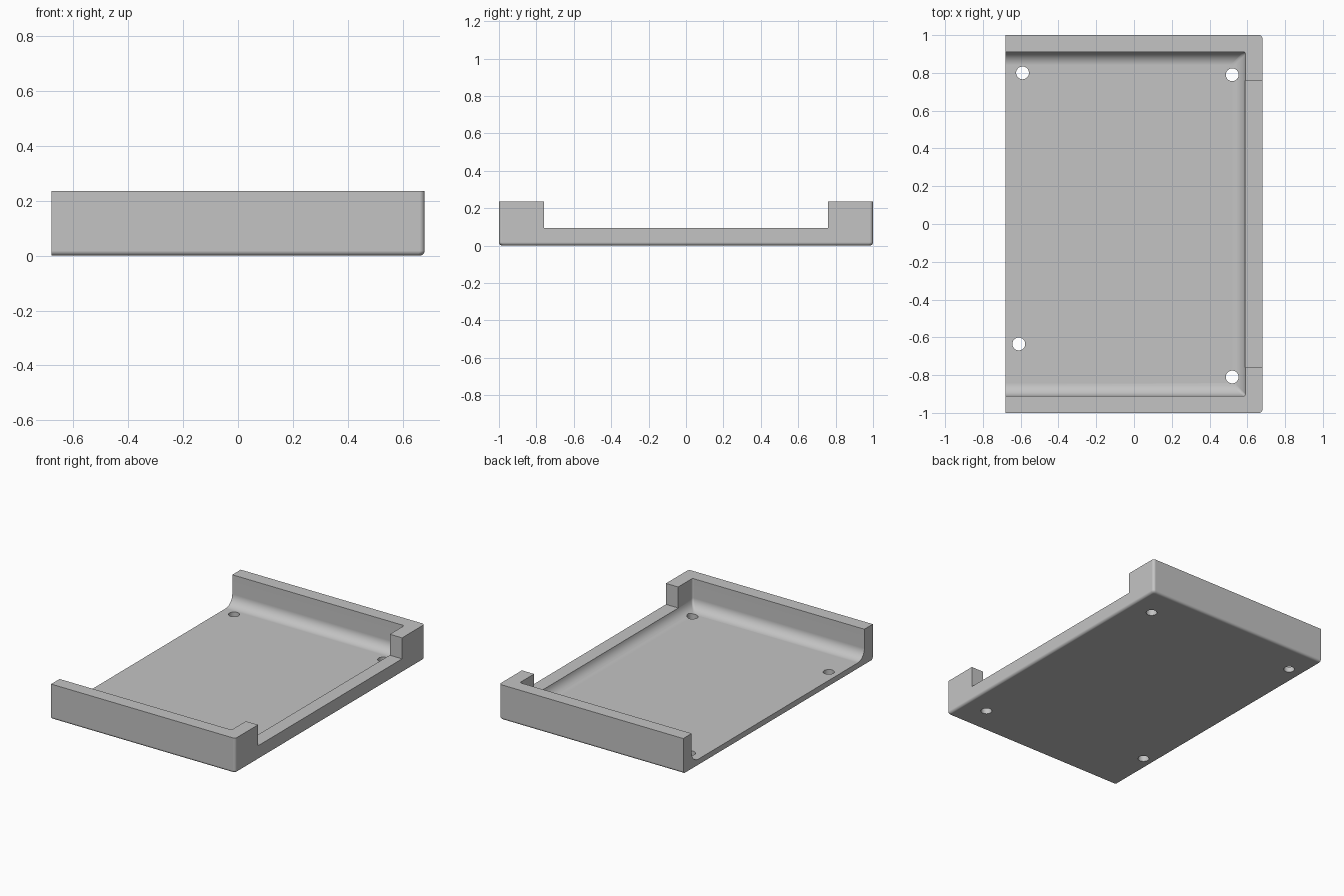
import bpy, bmesh
from math import pi, sin, cos, radians

cube = bpy.data.objects.get("Cube")
if cube:
    bpy.data.objects.remove(cube, do_unlink=True)

HX, HY, TOP = 0.68, 1.0, 0.235      # outer half sizes and height
WALL, FLOOR = 0.09, 0.037           # wall and floor thickness
FILLET, EDGE = 0.07, 0.018          # inner fillet and outer edge radius
NOTCH_Y, NOTCH_Z = 0.76, 0.095      # opening in the end wall
HOLES = [(-0.59, 0.80), (0.52, 0.79), (-0.61, -0.635), (0.52, -0.81)]

grey = bpy.data.materials.new("plain_grey")
grey.use_nodes = True
colour = (0.55, 0.55, 0.55, 1)
grey.diffuse_color = colour
grey.node_tree.nodes["Principled BSDF"].inputs["Base Color"].default_value = colour


def finish(name, bm):
    bmesh.ops.recalc_face_normals(bm, faces=bm.faces)
    mesh = bpy.data.meshes.new(name)
    bm.to_mesh(mesh)
    bm.free()
    mesh.materials.append(grey)
    obj = bpy.data.objects.new(name, mesh)
    bpy.context.collection.objects.link(obj)
    return obj


def rounded_block(name, x0, x1, hy, corner, z0, z1, bottom, steps=8):
    """Block with rounded +x corners and a rounded bottom on all sides but -x."""
    bm = bmesh.new()
    arc = [i / steps * pi / 2 for i in range(steps + 1)]
    levels = [(bottom * (1 - sin(a)), z0 + bottom * (1 - cos(a))) for a in arc]
    levels.append((0, z1))
    rings = []
    for inset, z in levels:
        cx, cy = x1 - inset - corner, hy - inset - corner
        half = [(cx + corner * sin(a), cy + corner * cos(a)) for a in arc]
        half.insert(0, (x0, hy - inset))
        outline = half + [(x, -y) for x, y in reversed(half)]
        rings.append([bm.verts.new((x, y, z)) for x, y in outline])
    for low, high in zip(rings, rings[1:]):
        for i in range(len(low)):
            j = (i + 1) % len(low)
            bm.faces.new((low[i], low[j], high[j], high[i]))
    bm.faces.new(rings[0])
    bm.faces.new(rings[-1])
    return finish(name, bm)


# Outer shell
tray = rounded_block("tray", -HX, HX, HY, EDGE, 0, TOP, EDGE)

# Inner hollow, open at the -x end
cutters = [rounded_block("hollow_cutter", -HX - 0.2, HX - WALL, HY - WALL + 0.001,
                         0.012, FLOOR, TOP + 0.2, FILLET)]

# Opening in the +x wall
bm = bmesh.new()
bmesh.ops.create_cube(bm, size=1)
bmesh.ops.scale(bm, vec=(0.3, 2 * NOTCH_Y, 0.3), verts=bm.verts)
bmesh.ops.translate(bm, vec=(HX, 0, NOTCH_Z + 0.15), verts=bm.verts)
cutters.append(finish("notch_cutter", bm))

# Screw holes through the floor
bm = bmesh.new()
for x, y in HOLES:
    made = bmesh.ops.create_cone(bm, cap_ends=True, segments=32,
                                 radius1=0.034, radius2=0.034, depth=0.3)
    bmesh.ops.translate(bm, vec=(x, y, 0), verts=made["verts"])
cutters.append(finish("hole_cutter", bm))

for cutter in cutters:
    cutter.hide_render = True
    mod = tray.modifiers.new(cutter.name, "BOOLEAN")
    mod.operation = "DIFFERENCE"
    mod.solver = "EXACT"
    mod.object = cutter

# Bake the cuts and drop the cutters
bpy.context.view_layer.update()
evaluated = tray.evaluated_get(bpy.context.evaluated_depsgraph_get())
baked = bpy.data.meshes.new_from_object(evaluated)
tray.modifiers.clear()
tray.data = baked
for cutter in cutters:
    bpy.data.objects.remove(cutter, do_unlink=True)

# Smooth fillets with crisp flat faces
for obj in bpy.context.selected_objects:
    obj.select_set(False)
tray.select_set(True)
bpy.context.view_layer.objects.active = tray
bpy.ops.object.shade_smooth_by_angle(angle=radians(30))
weighted = tray.modifiers.new("weighted_normals", "WEIGHTED_NORMAL")
weighted.keep_sharp = True
